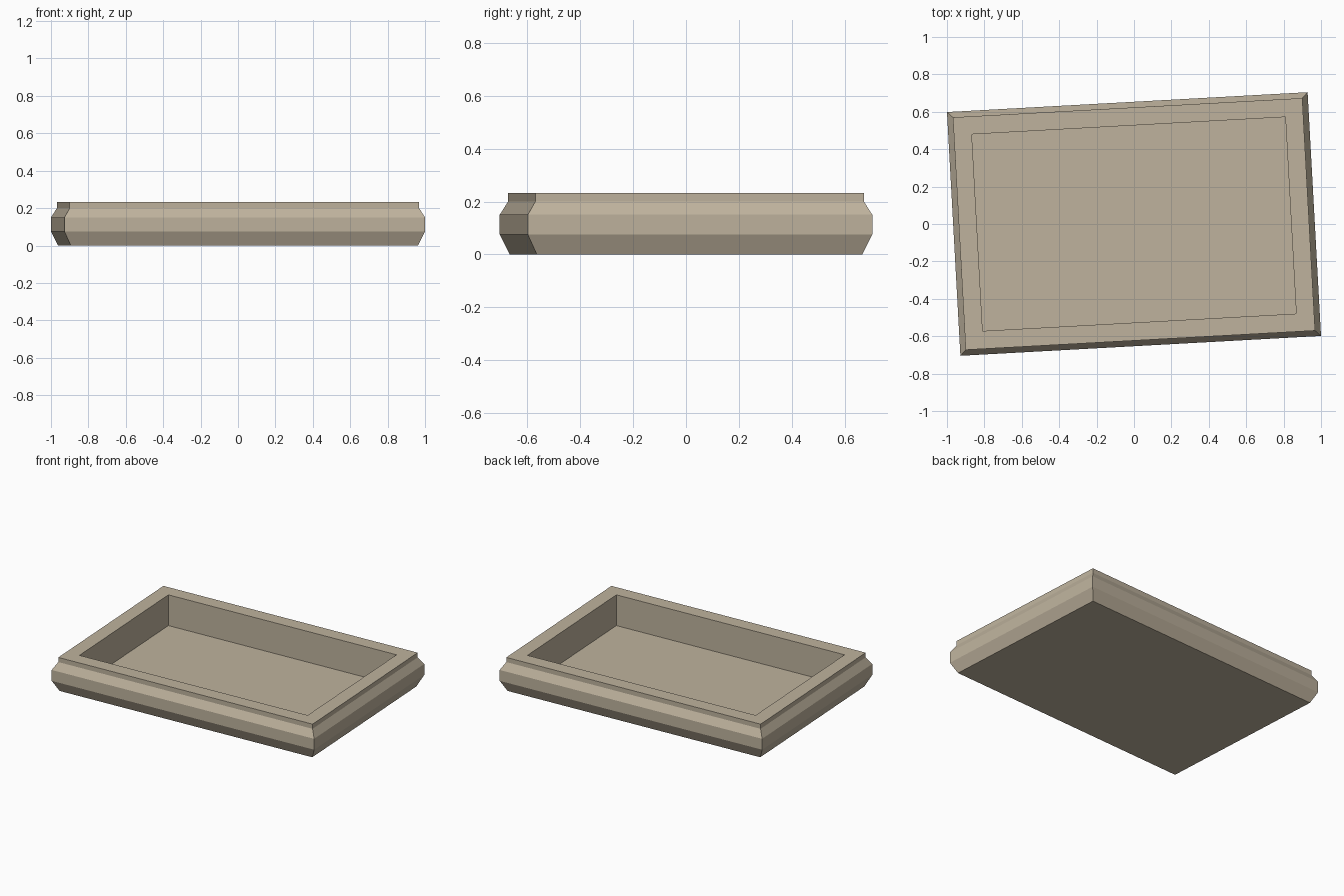
import bpy, bmesh, math
from mathutils import Matrix

if "Cube" in bpy.data.objects:
    bpy.data.objects.remove(bpy.data.objects["Cube"])

W, D = 1.931, 1.305          # widest outline of the tray
ANGLE = math.radians(3.15)   # slight turn about z

# profile: (inset from widest outline, height), from underside to cavity floor
PROFILE = [(0.036, 0.0), (0.0, 0.075), (0.0, 0.15), (0.03, 0.2),
           (0.03, 0.232), (0.126, 0.232), (0.126, 0.02)]

stone = bpy.data.materials.new("tan stone")
stone.diffuse_color = (0.52, 0.45, 0.34, 1.0)
stone.use_nodes = True
stone.node_tree.nodes["Principled BSDF"].inputs["Base Color"].default_value = stone.diffuse_color

bm = bmesh.new()


def ring(inset, z):
    x, y = W / 2 - inset, D / 2 - inset
    return [bm.verts.new(p) for p in ((-x, -y, z), (x, -y, z), (x, y, z), (-x, y, z))]


# moulded outer wall, flat rim and inner wall
rings = [ring(*p) for p in PROFILE]
for a, b in zip(rings, rings[1:]):
    for i in range(4):
        j = (i + 1) % 4
        bm.faces.new((a[i], a[j], b[j], b[i]))

# underside and cavity floor
bm.faces.new(rings[0][::-1])
bm.faces.new(rings[-1])
bm.transform(Matrix.Rotation(ANGLE, 4, 'Z'))

mesh = bpy.data.meshes.new("tray")
bm.to_mesh(mesh)
bm.free()
mesh.materials.append(stone)
tray = bpy.data.objects.new("tray", mesh)
bpy.context.collection.objects.link(tray)
